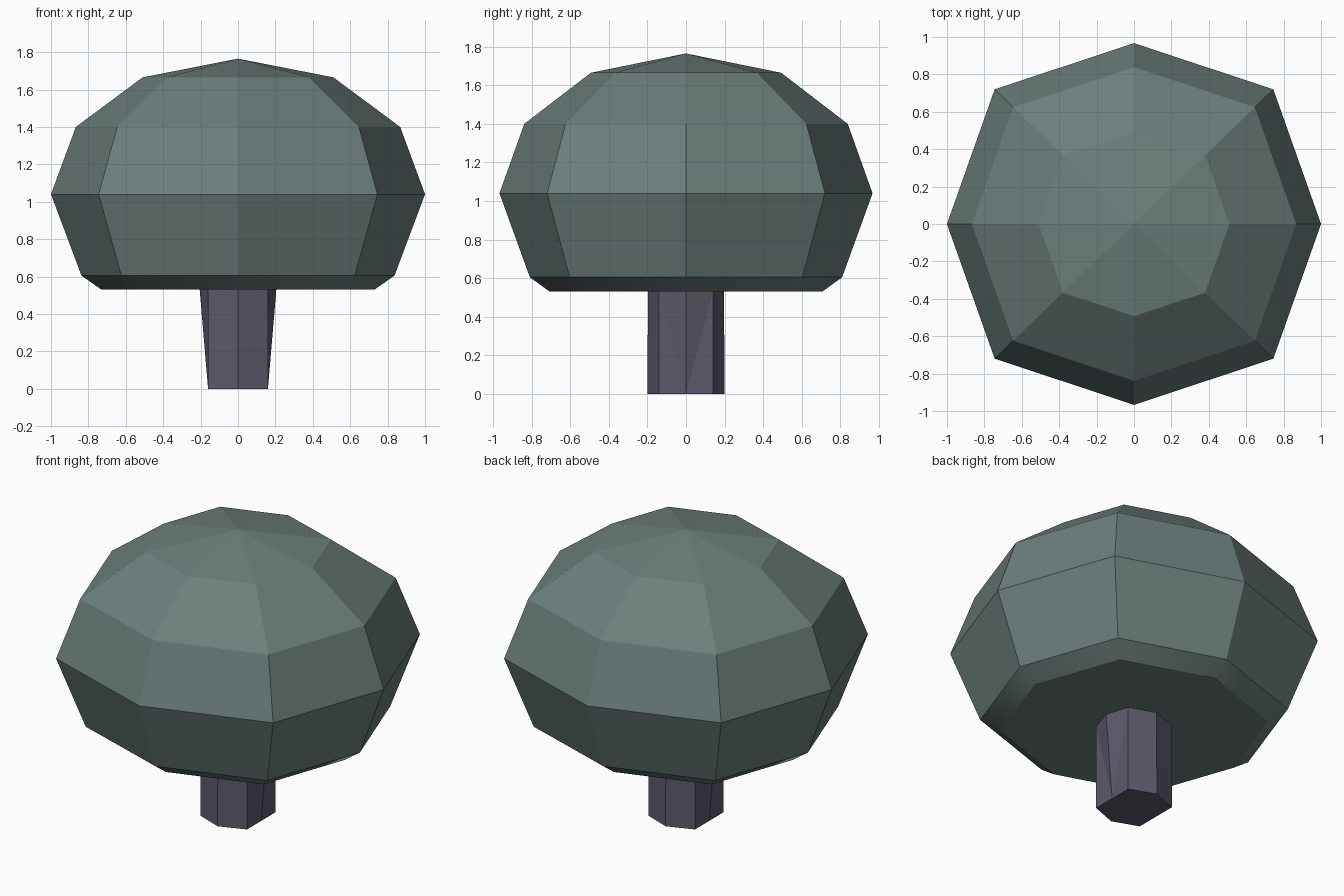
import bpy, bmesh

if "Cube" in bpy.data.objects:
    bpy.data.objects.remove(bpy.data.objects["Cube"])

# One quadrant-symmetric octagon: side corner, diagonal corner, front corner
def octagon(bm, sx, dx, dy, fy, z):
    pts = [(sx, 0), (dx, dy), (0, fy), (-dx, dy), (-sx, 0), (-dx, -dy), (0, -fy), (dx, -dy)]
    return [bm.verts.new((x, y, z)) for x, y in pts]

def bridge(bm, low, high, smooth=False):
    n = len(low)
    for i in range(n):
        j = (i + 1) % n
        bm.faces.new((low[i], low[j], high[j], high[i])).smooth = smooth

def finish(bm, name, color):
    bmesh.ops.recalc_face_normals(bm, faces=bm.faces)
    mesh = bpy.data.meshes.new(name)
    bm.to_mesh(mesh)
    bm.free()
    mat = bpy.data.materials.new(name + "_material")
    mat.diffuse_color = (*color, 1)
    mat.use_nodes = True
    mat.node_tree.nodes["Principled BSDF"].inputs["Base Color"].default_value = mat.diffuse_color
    mesh.materials.append(mat)
    obj = bpy.data.objects.new(name, mesh)
    bpy.context.collection.objects.link(obj)
    return obj

# Canopy: stacked octagonal rings closed by a low peak
bm = bmesh.new()
profile = [(0.73, 0.53), (0.837, 0.605), (1.0, 1.04), (0.867, 1.40), (0.51, 1.665)]
rings = [octagon(bm, r, r * 0.745, r * 0.72, r * 0.967, z) for r, z in profile]
bm.faces.new(rings[0])
for k in range(len(rings) - 1):
    bridge(bm, rings[k], rings[k + 1], smooth=(k == 0))
peak = bm.verts.new((0, 0, 1.765))
top = rings[-1]
for i in range(8):
    bm.faces.new((top[i], top[(i + 1) % 8], peak))
finish(bm, "canopy", (0.15, 0.21, 0.20))

# Trunk: octagonal at the top, its side corners pulled flat at the foot
bm = bmesh.new()
foot = octagon(bm, 0.16, 0.16, 0.14, 0.20, 0)
head = octagon(bm, 0.205, 0.16, 0.14, 0.197, 0.53)
bm.faces.new(foot)
bridge(bm, foot, head)
bmesh.ops.triangulate(bm, faces=[f for f in bm.faces if len(f.verts) == 4])
finish(bm, "trunk", (0.11, 0.10, 0.145))
